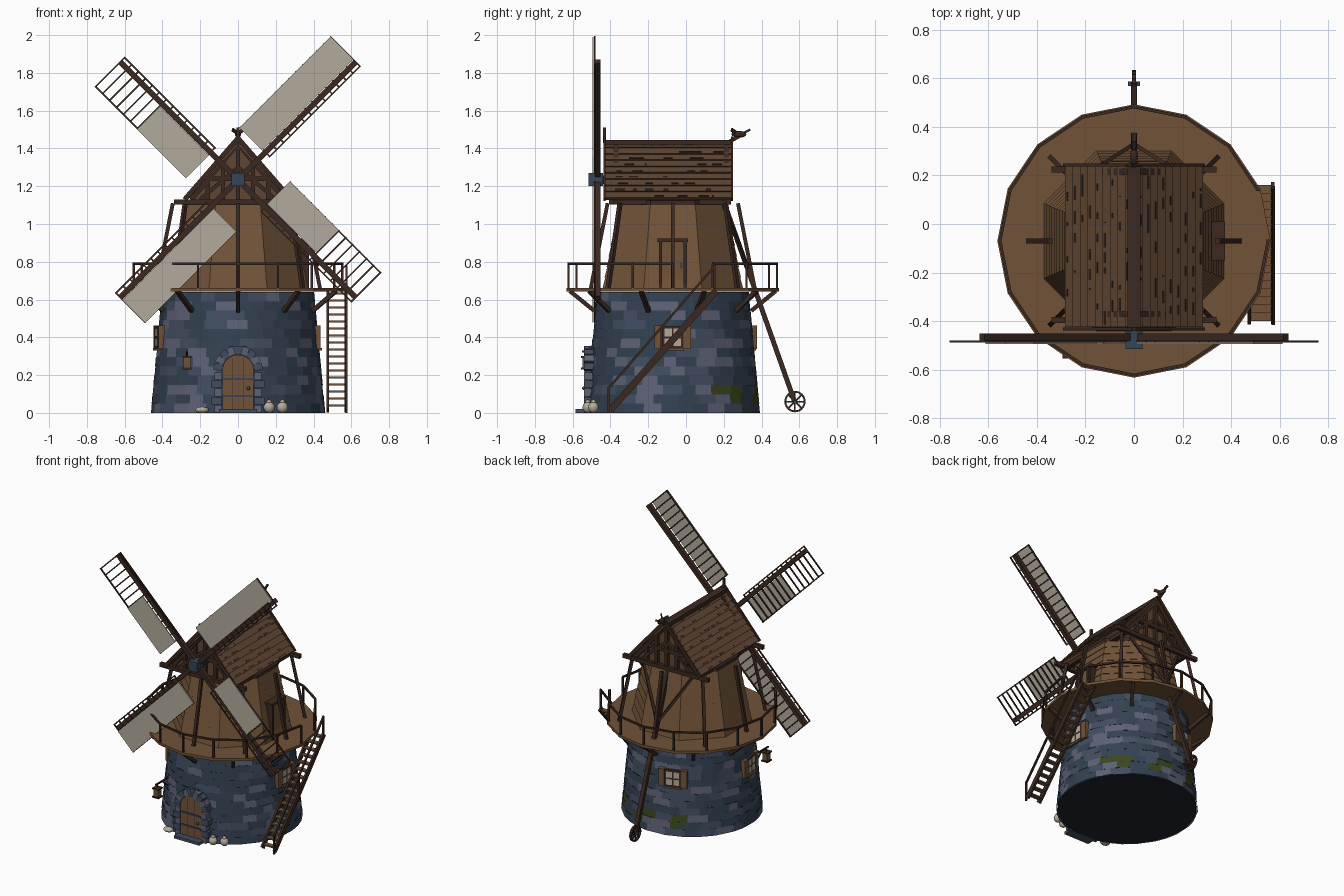
import bpy, bmesh, math, random
from mathutils import Vector as V, Matrix as M

random.seed(4)
if "Cube" in bpy.data.objects:
    bpy.data.objects.remove(bpy.data.objects["Cube"])

COLOURS = {"slate_stone": (.034, .053, .083), "pale_stone": (.11, .12, .18), "mid_stone": (.055, .075, .12),
           "mortar": (.012, .017, .026), "moss": (.045, .062, .013), "plank_wood": (.165, .086, .039),
           "shingle": (.115, .06, .032), "dark_timber": (.045, .022, .015), "canvas": (.45, .41, .335),
           "iron": (.035, .06, .095)}
MATS = {}
for name, c in COLOURS.items():
    m = bpy.data.materials.new(name)
    m.use_nodes = True
    m.diffuse_color = (*c, 1)
    m.node_tree.nodes["Principled BSDF"].inputs["Base Color"].default_value = (*c, 1)
    MATS[name] = m

CY = -.07  # tower axis


def at(deg, r, z):
    a = math.radians(deg)
    return V((r * math.cos(a), CY + r * math.sin(a), z))


class Part:
    def __init__(self, name):
        self.name, self.bm, self.mats = name, bmesh.new(), []

    def idx(self, mat):
        if mat not in self.mats:
            self.mats.append(mat)
        return self.mats.index(mat)

    def paint(self, verts, mat):
        for f in {f for v in verts for f in v.link_faces}:
            f.material_index = self.idx(mat)

    def cube(self, mat, matrix):
        self.paint(bmesh.ops.create_cube(self.bm, size=1, matrix=matrix)["verts"], mat)

    def box(self, mat, loc, size, rot=0):
        self.cube(mat, M.Translation(loc) @ M.Rotation(math.radians(rot), 4, 'Z') @ M.Diagonal((*size, 1)))

    def beam(self, mat, p, q, w, h=None):
        p, q = V(p), V(q)
        rot = (q - p).to_track_quat('Z', 'Y').to_matrix().to_4x4()
        self.cube(mat, M.Translation((p + q) / 2) @ rot @ M.Diagonal((w, h or w, (q - p).length, 1)))

    def cone(self, mat, r1, r2, z1, z2, n, turn=0):
        mx = M.Translation((0, CY, (z1 + z2) / 2)) @ M.Rotation(math.radians(turn), 4, 'Z')
        self.paint(bmesh.ops.create_cone(self.bm, cap_ends=True, segments=n, radius1=r1, radius2=r2,
                                         depth=z2 - z1, matrix=mx)["verts"], mat)

    def prism(self, mat, pts, vec):
        f = self.bm.faces.new([self.bm.verts.new(p) for p in pts])
        new = bmesh.ops.extrude_face_region(self.bm, geom=[f], use_keep_orig=True)["geom"]
        vs = [g for g in new if isinstance(g, bmesh.types.BMVert)]
        bmesh.ops.translate(self.bm, verts=vs, vec=vec)
        self.paint(vs + list(f.verts), mat)
        bmesh.ops.recalc_face_normals(self.bm, faces=list({g for v in vs + list(f.verts) for g in v.link_faces}))

    def blob(self, mat, loc, size, smooth=True):
        vs = bmesh.ops.create_uvsphere(self.bm, u_segments=12, v_segments=8, radius=1,
                                       matrix=M.Translation(loc) @ M.Diagonal((*size, 1)))["verts"]
        self.paint(vs, mat)
        for f in {f for v in vs for f in v.link_faces}:
            f.smooth = smooth

    def done(self):
        me = bpy.data.meshes.new(self.name)
        self.bm.to_mesh(me)
        for m in self.mats:
            me.materials.append(MATS[m])
        bpy.context.collection.objects.link(bpy.data.objects.new(self.name, me))


# Stone tower: courses of random blocks around a dark core
p = Part("stone_tower")
p.cone("mortar", .452, .392, 0, .64, 40)
ROWS = 13
bricks = []
for i in range(ROWS):
    z0, z1 = .64 * i / ROWS, .64 * (i + 1) / ROWS
    r0, r1 = .463 - .094 * z0, .463 - .094 * z1
    start = a = random.uniform(0, 15)
    while a < start + 359:
        b = a + random.uniform(9, 18)
        if b > start + 352:
            b = start + 360
        f = p.bm.faces.new([p.bm.verts.new(at(*c)) for c in ((a, r0, z0), (b, r0, z0), (b, r1, z1), (a, r1, z1))])
        mossy = .04 < z0 < .14 and 25 < (a % 360) < 110 and random.random() < .5
        mat = random.choices(("slate_stone", "mid_stone", "pale_stone"), (6, 3, 2))[0]
        f.material_index = p.idx("moss" if mossy else mat)
        bricks.append(f)
        a = b
rim = bmesh.ops.inset_individual(p.bm, faces=bricks, thickness=.0025)["faces"]
for f in rim:
    f.material_index = p.idx("mortar")
p.done()

# Front door with stone arch, iron bands and step
p = Part("front_door")
arch = [(.083 * math.cos(t * math.pi / 12), -.535, .225 + .083 * math.sin(t * math.pi / 12)) for t in range(13)]
p.prism("plank_wood", [(.083, -.535, .01)] + arch + [(-.083, -.535, .01)], (0, .08, 0))
for z in (.09, .18):
    p.box("iron", (0, -.536, z), (.16, .008, .012))
p.blob("iron", (.055, -.54, .13), (.01, .01, .01))
for x in (-.028, .028):
    p.box("dark_timber", (x, -.535, .15), (.003, .004, .28))
p.done()
p = Part("door_surround")
for k in range(5):
    for s in (-1, 1):
        w = .055 if k % 2 else .04
        p.box(("pale_stone", "mid_stone")[k % 2], (s * (.084 + w / 2), -.495, .022 + .043 * k), (w, .09, .04))
for k in range(9):
    a = math.radians(10 + 20 * k)
    d = V((math.cos(a), 0, math.sin(a)))
    c = V((0, -.495, .225))
    p.beam(("mid_stone", "pale_stone")[k % 2], c + d * .084, c + d * .13, .09, .036)
p.box("mid_stone", (0, -.55, .01), (.2, .07, .02))
p.done()

# Shuttered tower windows
p = Part("tower_windows")
for deg in (0, 108, 188):
    def put(mat, off, r, z, size):
        c = at(deg, r, z)
        t = V((-math.sin(math.radians(deg)), math.cos(math.radians(deg)), 0))
        p.box(mat, c + t * off, size, deg)
    put("dark_timber", 0, .415, .4, (.04, .115, .12))
    for u in (-.024, .024):
        for w in (-.026, .026):
            put("canvas", u, .434, .4 + w, (.008, .038, .042))
    for s in (-1, 1):
        put("plank_wood", s * .077, .42, .4, (.035, .04, .125))
    put("plank_wood", 0, .425, .337, (.04, .12, .012))
p.done()

# Balcony deck, brackets and railing
p = Part("balcony_deck")
p.cone("plank_wood", .563, .563, .643, .662, 16)
for k in range(10):
    a = 90 + 36 * k
    p.beam("dark_timber", at(a, .415, .54), at(a, .545, .645), .022)
p.done()
p = Part("balcony_railing")
for k in range(16):
    a = 22.5 * k
    p.beam("dark_timber", at(a, .552, .65), at(a, .552, .79), .012)
    if k:
        p.beam("dark_timber", at(a, .552, .79), at(a + 22.5, .552, .79), .012)
p.done()

# Timber upper body: overlapping eight-sided boards
p = Part("timber_body")
N = 8
K = 1 / math.cos(math.pi / 8)
for k in range(N):
    z0, z1 = .66 + .45 * k / N, .66 + .45 * (k + 1) / N
    p.cone("plank_wood", (.372 - .085 * k / N) * K, (.368 - .085 * (k + 1) / N) * K, z0, z1, 8, 22.5)
    p.cone("dark_timber", (.371 - .085 * k / N) * K, (.371 - .085 * k / N) * K, z0, z0 + .004, 8, 22.5)
p.done()
p = Part("leaning_posts")
for k in range(8):
    r = .05 * (k % 2)
    p.beam("dark_timber", at(45 * k, .435 + r, .655), at(45 * k, .345 + r, 1.11), .02)
p.done()

# Balcony door
p = Part("balcony_door")
p.box("plank_wood", (.32, CY, .785), (.08, .13, .25))
p.box("iron", (.361, CY + .045, .78), (.006, .012, .03))
for s in (-1, 1):
    p.box("dark_timber", (.325, CY + s * .066, .785), (.1, .016, .26))
p.box("dark_timber", (.325, CY, .915), (.1, .16, .018))
p.done()

# Cap frame and gables
p = Part("cap_frame")
p.cone("dark_timber", .31, .31, 1.1, 1.125, 8, 22.5)
for y in (-.395, .225):
    p.box("dark_timber", (0, y, 1.117), (.68, .025, .028))
for s in (-1, 1):
    p.box("dark_timber", (s * .25, -.085, 1.117), (.03, .64, .028))
for y, e in ((-.36, -1), (.19, 1)):
    p.prism("shingle", [(-.25, y, 1.12), (.25, y, 1.12), (0, y, 1.42)], (0, .015, 0))
    yb = y + .0075 + e * .018
    for x in (-.16, -.08, 0, .08, .16):
        p.box("dark_timber", (x, yb, 1.12 + (.29 - abs(x) * 1.16) / 2), (.022, .022, .29 - abs(x) * 1.16))
    p.box("dark_timber", (0, yb, 1.24), (.28, .026, .024))
    for s in (-1, 1):
        p.beam("dark_timber", (s * .2, yb, 1.13), (0, yb, 1.3), .026, .02)
        p.beam("dark_timber", (s * .25, yb, 1.13), (0, yb, 1.43), .026, .03)
p.done()

# Shingled roof with ridge beam and barge boards
p = Part("shingle_roof")
C = 9
for s in (-1, 1):
    top, eave = V((0, -.09, 1.435)), V((s * .277, -.09, 1.135))
    down = (eave - top).normalized()
    out = V((s * -down.z, 0, abs(down.x)))
    for k in range(C):
        a, b = top.lerp(eave, k / C), top.lerp(eave, (k + 1) / C) + out * .009
        p.prism("shingle", [q + V((0, -.335, 0)) for q in (a, b, b - out * .02, a - out * .012)], (0, .665, 0))
        for j in range(5):
            c = a.lerp(b, .72) + out * .002 + V((0, random.uniform(-.3, .28), 0))
            w = random.uniform(.005, .06)
            p.beam("dark_timber", c + down * -.003, c + down * .006, w, .004)
    for y in (-.432, .243):
        p.beam("dark_timber", (s * .283, y, 1.13), (0, y, 1.455), .012, .025)
p.box("dark_timber", (0, -.095, 1.432), (.055, .67, .028))
p.done()

# Carved bird finial on the ridge
p = Part("ridge_bird")
p.beam("dark_timber", (0, .22, 1.43), (0, .29, 1.47), .018, .02)
p.blob("dark_timber", (0, .28, 1.475), (.016, .04, .018), False)
p.beam("dark_timber", (0, .3, 1.48), (0, .34, 1.5), .012)
for s in (-1, 1):
    p.beam("dark_timber", (0, .27, 1.48), (s * .03, .24, 1.5), .006, .02)
p.beam("dark_timber", (0, -.432, 1.43), (0, -.432, 1.51), .016)
p.done()

# Hub and four sails, alternately fully and half covered
HUB = V((0, -.478, 1.235))
p = Part("sail_hub")
p.box("iron", HUB, (.07, .075, .07))
p.beam("dark_timber", HUB, (0, -.3, 1.235), .045)
p.done()
for k in range(4):
    a = math.radians(45 + 90 * k)
    u, v = V((math.cos(a), 0, math.sin(a))), V((-math.sin(a), 0, math.cos(a)))

    def sp(x, y, depth):
        return V((0, depth, HUB.z)) + u * x + v * y
    p = Part("sail_%d" % (k + 1))
    p.beam("dark_timber", sp(.02, 0, -.467), sp(.885, 0, -.467), .03)
    for y in (-.032, .185):
        p.beam("dark_timber", sp(.2, y, -.484), sp(.885, y, -.484), .008)
    for j in range(14):
        x = .205 + .052 * j
        p.beam("dark_timber", sp(x, -.036, -.484), sp(x, .19, -.484), .008)
    end = .882 if k % 2 == 0 else .565
    p.prism("canvas", [sp(x, y, -.495) for x, y in ((.2, .018), (end, .018), (end, .187), (.2, .187))], (0, .006, 0))
    p.done()

# Outside stair
p = Part("outside_stair")
for x in (.475, .572):
    p.beam("dark_timber", (x, -.4, .015), (x, .16, .645), .014, .035)
for k in range(17):
    t = (k + .5) / 17
    p.box("plank_wood", (.524, -.4 + .56 * t, .02 + .63 * t), (.095, .034, .01))
p.beam("dark_timber", (.575, -.41, .13), (.575, .15, .775), .012)
for t in (0, .5, 1):
    y, z = -.41 + .56 * t, .64 * t
    p.beam("dark_timber", (.575, y, z), (.575, y, z + .14), .012)
p.done()

# Tail pole with struts and ground wheel
p = Part("tail_pole")
p.beam("dark_timber", (0, .21, 1.09), (0, .575, .06), .026)
for s in (-1, 1):
    p.beam("dark_timber", (0, .33, .76), (s * .2, .2, 1.1), .016)
p.done()
p = Part("tail_wheel")
for k in range(16):
    def rim_point(i):
        a = i * math.pi / 8
        return V((0, .577 + .052 * math.cos(a), .06 + .052 * math.sin(a)))
    p.beam("dark_timber", rim_point(k), rim_point(k + 1), .018, .01)
    if k % 2 == 0:
        p.beam("dark_timber", (0, .577, .06), rim_point(k), .008)
p.beam("iron", (-.025, .577, .06), (.025, .577, .06), .018)
p.done()

# Hanging lantern, sacks and small stones near the door
p = Part("lantern")
p.beam("dark_timber", (-.27, -.4, .325), (-.27, -.55, .325), .01)
p.beam("dark_timber", (-.27, -.41, .27), (-.27, -.48, .325), .008)
p.box("dark_timber", (-.27, -.53, .31), (.006, .006, .03))
p.box("plank_wood", (-.27, -.53, .265), (.036, .036, .055))
for z in (.235, .295):
    p.box("dark_timber", (-.27, -.53, z), (.05, .05, .01))
p.done()
p = Part("flour_sacks")
for x, y in ((.165, -.52), (.235, -.49)):
    p.blob("canvas", (x, y, .029), (.03, .028, .03))
    p.blob("canvas", (x, y, .058), (.014, .014, .012))
p.blob("canvas", (-.19, -.52, .016), (.036, .028, .017))
p.done()
